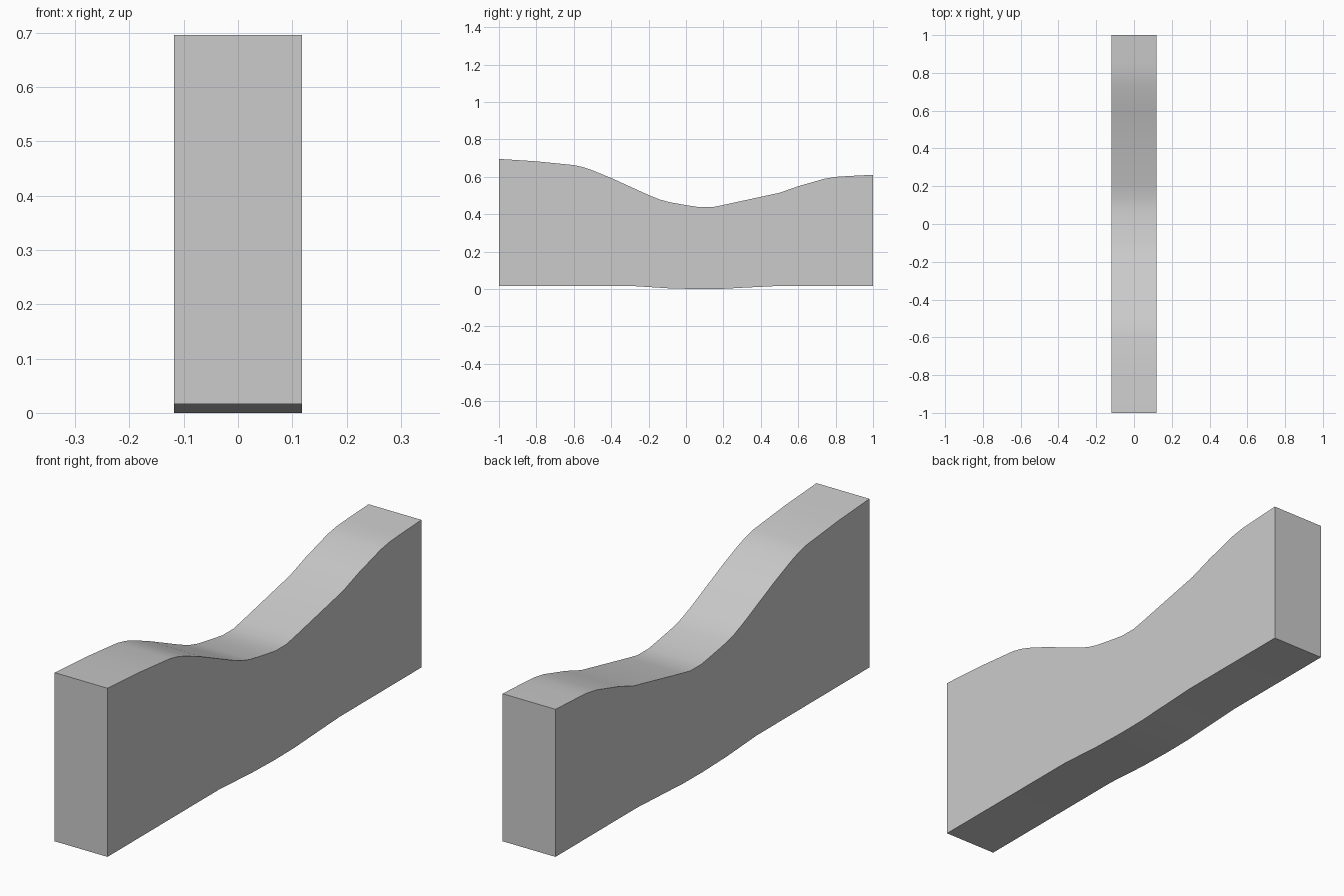
import bpy, bmesh
from math import radians

if "Cube" in bpy.data.objects:
    bpy.data.objects.remove(bpy.data.objects["Cube"])

HALF_WIDTH = 0.118

# Side outline as (y, z): wavy top edge and slightly sagging underside
top = [(-1, .696), (-.8, .683), (-.6, .663), (-.55, .652), (-.5, .635), (-.4, .594),
       (-.2, .503), (-.14, .479), (-.09, .465), (0, .449), (.07, .438), (.14, .438),
       (.2, .45), (.5, .515), (.6, .55), (.74, .59), (.8, .6), (.86, .604), (1, .611)]
bottom = [(1, .016), (.48, .016), (.28, .006), (.19, .001), (.06, 0),
          (-.09, .004), (-.28, .016), (-1, .016)]

# Curved slab: extrude the outline across x
bm = bmesh.new()
face = bm.faces.new([bm.verts.new((-HALF_WIDTH, y, z)) for y, z in top + bottom])
ext = bmesh.ops.extrude_face_region(bm, geom=[face])
moved = [g for g in ext["geom"] if isinstance(g, bmesh.types.BMVert)]
bmesh.ops.translate(bm, verts=moved, vec=(2 * HALF_WIDTH, 0, 0))
if not face.is_valid or len(bm.faces) < len(top + bottom) + 2:
    bmesh.ops.holes_fill(bm, edges=bm.edges[:], sides=0)
bmesh.ops.recalc_face_normals(bm, faces=bm.faces[:])
mesh = bpy.data.meshes.new("side_panel")
bm.to_mesh(mesh)
bm.free()
panel = bpy.data.objects.new("side_panel", mesh)
bpy.context.collection.objects.link(panel)

# Smooth wavy edge, crisp corners
bpy.context.view_layer.objects.active = panel
panel.select_set(True)
bpy.ops.object.shade_smooth_by_angle(angle=radians(30))
